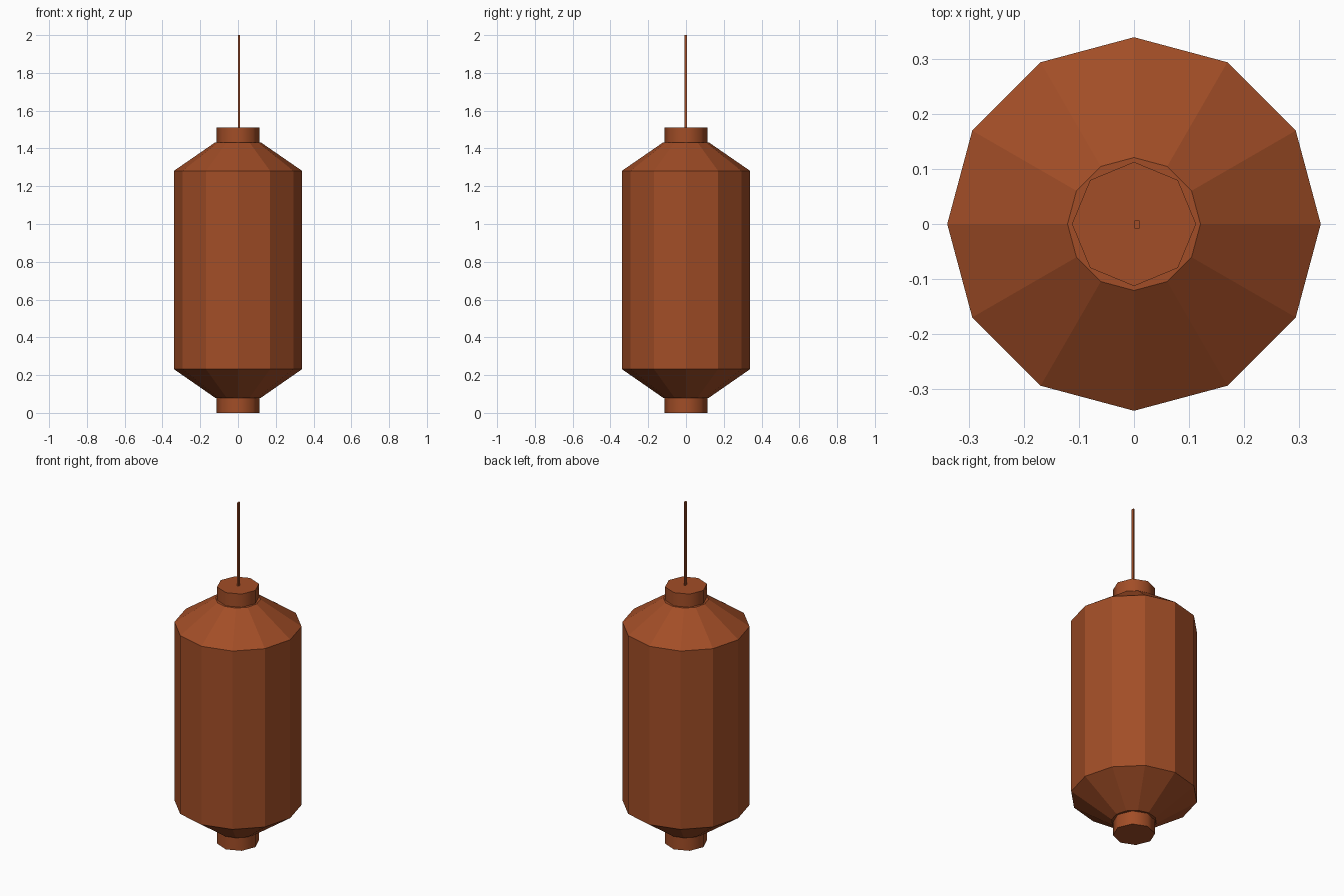
import bpy
import bmesh
from math import cos, sin, tau, radians

if "Cube" in bpy.data.objects:
    bpy.data.objects.remove(bpy.data.objects["Cube"])

mat = bpy.data.materials.new("rust_paper")
mat.diffuse_color = (0.36, 0.075, 0.02, 1)
mat.use_nodes = True
mat.node_tree.nodes["Principled BSDF"].inputs["Base Color"].default_value = mat.diffuse_color


def finish(bm, name):
    bmesh.ops.recalc_face_normals(bm, faces=bm.faces)
    mesh = bpy.data.meshes.new(name)
    bm.to_mesh(mesh)
    bm.free()
    mesh.materials.append(mat)
    obj = bpy.data.objects.new(name, mesh)
    bpy.context.collection.objects.link(obj)
    return obj


def lathe(name, profile, sides):
    """Closed turned solid from (radius, height) pairs."""
    bm = bmesh.new()
    rings = [[bm.verts.new((r * cos(tau * i / sides), r * sin(tau * i / sides), z))
              for i in range(sides)] for r, z in profile]
    for low, high in zip(rings, rings[1:]):
        for i in range(sides):
            j = (i + 1) % sides
            bm.faces.new((low[i], low[j], high[j], high[i]))
    bm.faces.new(rings[0][::-1])
    bm.faces.new(rings[-1])
    return finish(bm, name)


# Twelve-sided lantern shade with sloped shoulders
lathe("lantern_shade", [(0.121, 0.08), (0.34, 0.232), (0.34, 1.281), (0.121, 1.432)], 12)

# Eight-sided end collars, smooth around the sides
for name, z0, z1 in (("bottom_collar", 0.0, 0.081), ("top_collar", 1.431, 1.51)):
    collar = lathe(name, [(0.113, z0), (0.113, z1)], 8)
    bpy.ops.object.select_all(action='DESELECT')
    collar.select_set(True)
    bpy.context.view_layer.objects.active = collar
    bpy.ops.object.shade_smooth_by_angle(angle=radians(50))

# Thin hanging cord
bm = bmesh.new()
bmesh.ops.create_cube(bm, size=1)
bmesh.ops.scale(bm, verts=bm.verts, vec=(0.009, 0.015, 0.5))
bmesh.ops.translate(bm, verts=bm.verts, vec=(0.0055, -0.001, 1.75))
finish(bm, "hanging_cord")
